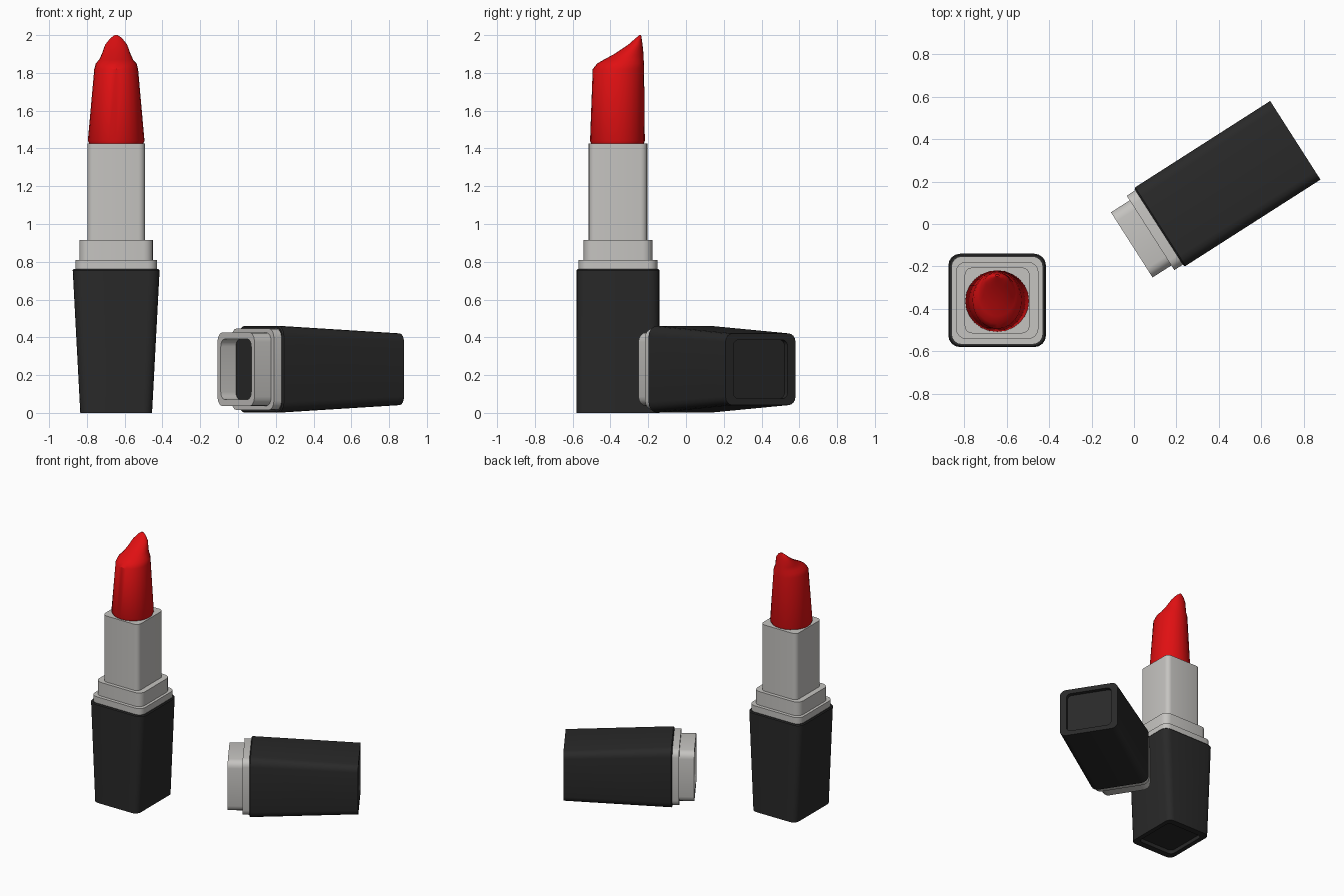
import bpy, bmesh, math
from mathutils import Matrix

if "Cube" in bpy.data.objects:
    bpy.data.objects.remove(bpy.data.objects["Cube"])


def material(name, rgb):
    m = bpy.data.materials.new(name)
    m.diffuse_color = (*rgb, 1)
    m.use_nodes = True
    m.node_tree.nodes["Principled BSDF"].inputs["Base Color"].default_value = m.diffuse_color
    return m


BLACK = material("matte_black", (0.022, 0.022, 0.022))
GREY = material("silver_grey", (0.56, 0.55, 0.53))
RED = material("lipstick_red", (0.74, 0.005, 0.006))


def rounded_rect(z, hx, hy, r, seg=4):
    """Closed ring of points: rectangle with rounded corners."""
    pts = []
    for k, (sx, sy) in enumerate([(1, 1), (-1, 1), (-1, -1), (1, -1)]):
        for i in range(seg + 1):
            a = math.pi / 2 * (k + i / seg)
            pts.append((sx * (hx - r) + r * math.cos(a),
                        sy * (hy - r) + r * math.sin(a), z))
    return pts


def ellipse(z, hx, y0, y1, n=24):
    return [(hx * math.cos(2 * math.pi * i / n),
             (y0 + y1) / 2 + (y1 - y0) / 2 * math.sin(2 * math.pi * i / n), z)
            for i in range(n)]


def loft(name, rings, mats, matrix, end_mat=0, angle=30):
    """Skin a list of rings, closing both ends."""
    bm = bmesh.new()
    loops = [[bm.verts.new(p) for p in ring] for ring in rings]
    n = len(loops[0])
    for a, b in zip(loops, loops[1:]):
        for i in range(n):
            j = (i + 1) % n
            bm.faces.new((a[i], a[j], b[j], b[i]))
    bm.faces.new(loops[0][::-1])
    bm.faces.new(loops[-1]).material_index = end_mat
    bmesh.ops.recalc_face_normals(bm, faces=bm.faces)
    me = bpy.data.meshes.new(name)
    bm.to_mesh(me)
    bm.free()
    for m in mats:
        me.materials.append(m)
    ob = bpy.data.objects.new(name, me)
    bpy.context.collection.objects.link(ob)
    ob.matrix_world = matrix
    bpy.ops.object.select_all(action='DESELECT')
    ob.select_set(True)
    bpy.context.view_layer.objects.active = ob
    bpy.ops.object.shade_smooth_by_angle(angle=math.radians(angle))
    return ob


def rects(*rows):
    return [rounded_rect(*row) for row in rows]


# Black sleeve with a recessed end, tapered in one direction only
SLEEVE = rects((0.03, 0.155, 0.17, 0.03), (0, 0.155, 0.17, 0.03),
               (0, 0.19, 0.22, 0.045), (0.755, 0.23, 0.22, 0.055),
               (0.762, 0.224, 0.214, 0.05))
# Stepped grey collar
COLLAR = rects((0.75, 0.216, 0.208, 0.05), (0.81, 0.216, 0.208, 0.05),
               (0.81, 0.195, 0.182, 0.05), (0.915, 0.195, 0.182, 0.05))
# Opening in the cap collar
OPENING = rects((0.915, 0.16, 0.15, 0.04), (0.82, 0.16, 0.15, 0.04))

# Standing lipstick
stand = Matrix.Translation((-0.645, -0.36, 0))
loft("base_sleeve", SLEEVE, [BLACK], stand)
loft("base_collar", COLLAR, [GREY], stand)
loft("inner_tube", rects((0.9, 0.153, 0.155, 0.035), (1.425, 0.153, 0.155, 0.035)),
     [GREY], stand)

# Slanted red bullet: z, half width, front y, back y
bullet = [(1.42, 0.14, -0.50, -0.225), (1.44, 0.15, -0.508, -0.218),
          (1.82, 0.116, -0.494, -0.222), (1.85, 0.108, -0.47, -0.222),
          (1.87, 0.09, -0.435, -0.224), (1.90, 0.076, -0.38, -0.225),
          (1.95, 0.058, -0.305, -0.23), (1.985, 0.03, -0.265, -0.235),
          (2.0, 0.008, -0.247, -0.238)]
loft("lipstick_bullet", [ellipse(*row) for row in bullet], [RED],
     Matrix.Translation((-0.645, 0, 0)), angle=35)

# Cap lying on its side
c, s = math.cos(math.radians(32.6)), math.sin(math.radians(32.6))
lying = Matrix(((0, -s, -c, 0.12 + 0.76 * c),
                (0, c, -s, -0.015 + 0.76 * s),
                (1, 0, 0, 0.231),
                (0, 0, 0, 1)))
loft("cap_sleeve", SLEEVE, [BLACK], lying)
loft("cap_collar", COLLAR + OPENING, [GREY, BLACK], lying, end_mat=1)
